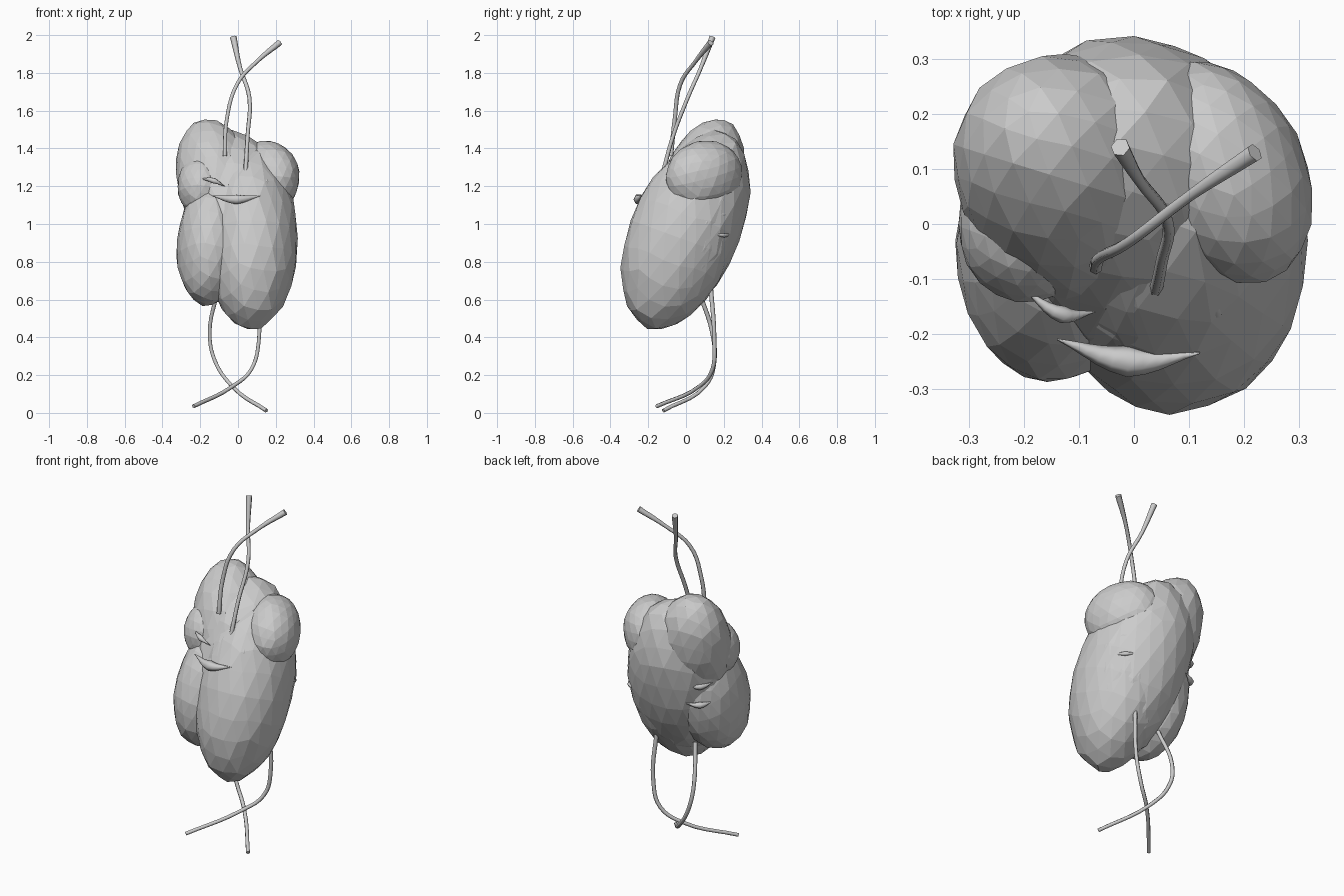
import bpy, bmesh, random
from math import radians
from mathutils import Euler, Matrix

cube = bpy.data.objects.get("Cube")
if cube:
    bpy.data.objects.remove(cube, do_unlink=True)

random.seed(4)

grey = bpy.data.materials.new("stone_grey")
grey.use_nodes = True
grey.diffuse_color = (0.6, 0.6, 0.6, 1)
bsdf = next(n for n in grey.node_tree.nodes if n.type == "BSDF_PRINCIPLED")
bsdf.inputs["Base Color"].default_value = (0.6, 0.6, 0.6, 1)


def lobe(name, centre, radii, tilt_x, tilt_y=0, turn_z=0):
    """Faceted, slightly uneven ellipsoid, tilted and then turned."""
    bm = bmesh.new()
    bmesh.ops.create_icosphere(bm, subdivisions=3, radius=1.01)
    turn = Euler([radians(a) for a in (tilt_x, tilt_y, turn_z)]).to_matrix().to_4x4()
    place = Matrix.Translation(centre) @ turn @ Matrix.Diagonal((*radii, 1))
    for v in bm.verts:
        v.co *= random.uniform(0.985, 1.015)
        v.co = place @ v.co
    mesh = bpy.data.meshes.new(name)
    bm.to_mesh(mesh)
    bm.free()
    mesh.materials.append(grey)
    obj = bpy.data.objects.new(name, mesh)
    bpy.context.collection.objects.link(obj)


def strand(name, points, radius, widths):
    """Round tube through the points, with a width factor at each one."""
    curve = bpy.data.curves.new(name, "CURVE")
    curve.dimensions = "3D"
    curve.bevel_depth = radius
    curve.bevel_resolution = 1
    curve.resolution_u = 5
    curve.use_fill_caps = True
    spline = curve.splines.new("BEZIER")
    spline.bezier_points.add(len(points) - 1)
    for bp, co, width in zip(spline.bezier_points, points, widths):
        bp.co = co
        bp.radius = width
        bp.handle_left_type = bp.handle_right_type = "AUTO"
    curve.materials.append(grey)
    obj = bpy.data.objects.new(name, curve)
    bpy.context.collection.objects.link(obj)


def sliver(name, start, middle, end, radius):
    """Crescent fold, pointed at both ends."""
    strand(name, [start, middle, end], radius, [0.05, 1, 0.05])


# Body: a leaning core with lobes swelling out of it
lobe("body_core", (0.015, 0.033, 1.0), (0.285, 0.265, 0.515), -20, -8)
lobe("main_lobe", (0.072, -0.03, 0.925), (0.243, 0.278, 0.5), -20)
lobe("lower_right_lobe", (-0.145, -0.035, 0.9), (0.177, 0.238, 0.34), -20, 5)
lobe("upper_dome", (-0.1, 0.075, 1.2), (0.213, 0.203, 0.38), -20, -15)
lobe("right_brow", (-0.195, 0.0, 1.2), (0.125, 0.14, 0.16), -20)
lobe("upper_left_lobe", (0.16, 0.095, 1.255), (0.15, 0.215, 0.183), 15, 0, 27)
lobe("front_bridge", (0.03, -0.05, 1.15), (0.14, 0.145, 0.3), -38)

# Folds on the front and back
sliver("front_fold", (-0.14, -0.21, 1.15), (-0.01, -0.25, 1.13), (0.12, -0.235, 1.15), 0.029)
sliver("right_crease", (-0.2, -0.12, 1.24), (-0.13, -0.165, 1.23), (-0.07, -0.16, 1.2), 0.016)
sliver("left_crease", (0.13, -0.13, 1.27), (0.15, -0.16, 1.22), (0.13, -0.2, 1.17), 0.012)
for side in (-1, 1):
    size = 0.018 if side < 0 else 0.012
    for z in (0.95, 1.06):
        sliver("back_fold", (side * 0.27, 0.13, z), (side * 0.23, 0.2, z - 0.01),
               (side * 0.16, 0.24, z), size)

# Crossing strands above and below, flared at the free ends
strands = {
    "upper_strand_a": [(-0.07, -0.08, 1.36), (-0.06, -0.06, 1.55), (-0.005, -0.03, 1.74),
                       (0.1, 0.05, 1.86), (0.22, 0.13, 1.96)],
    "upper_strand_b": [(0.04, -0.12, 1.28), (0.05, -0.07, 1.46), (0.06, 0.01, 1.67),
                       (0.01, 0.08, 1.83), (-0.025, 0.14, 1.99)],
    "lower_strand_a": [(-0.11, 0.07, 0.64), (-0.15, 0.14, 0.42), (-0.12, 0.15, 0.27),
                       (-0.03, 0.1, 0.14), (0.15, -0.12, 0.012)],
    "lower_strand_b": [(0.1, 0.13, 0.68), (0.11, 0.15, 0.38), (0.07, 0.14, 0.23),
                       (-0.03, 0.07, 0.14), (-0.235, -0.155, 0.035)],
}
for name, points in strands.items():
    flare = 1.6 if name.startswith("upper") else 1
    strand(name, points, 0.011, [1.1, 1, 1, 1, flare])
